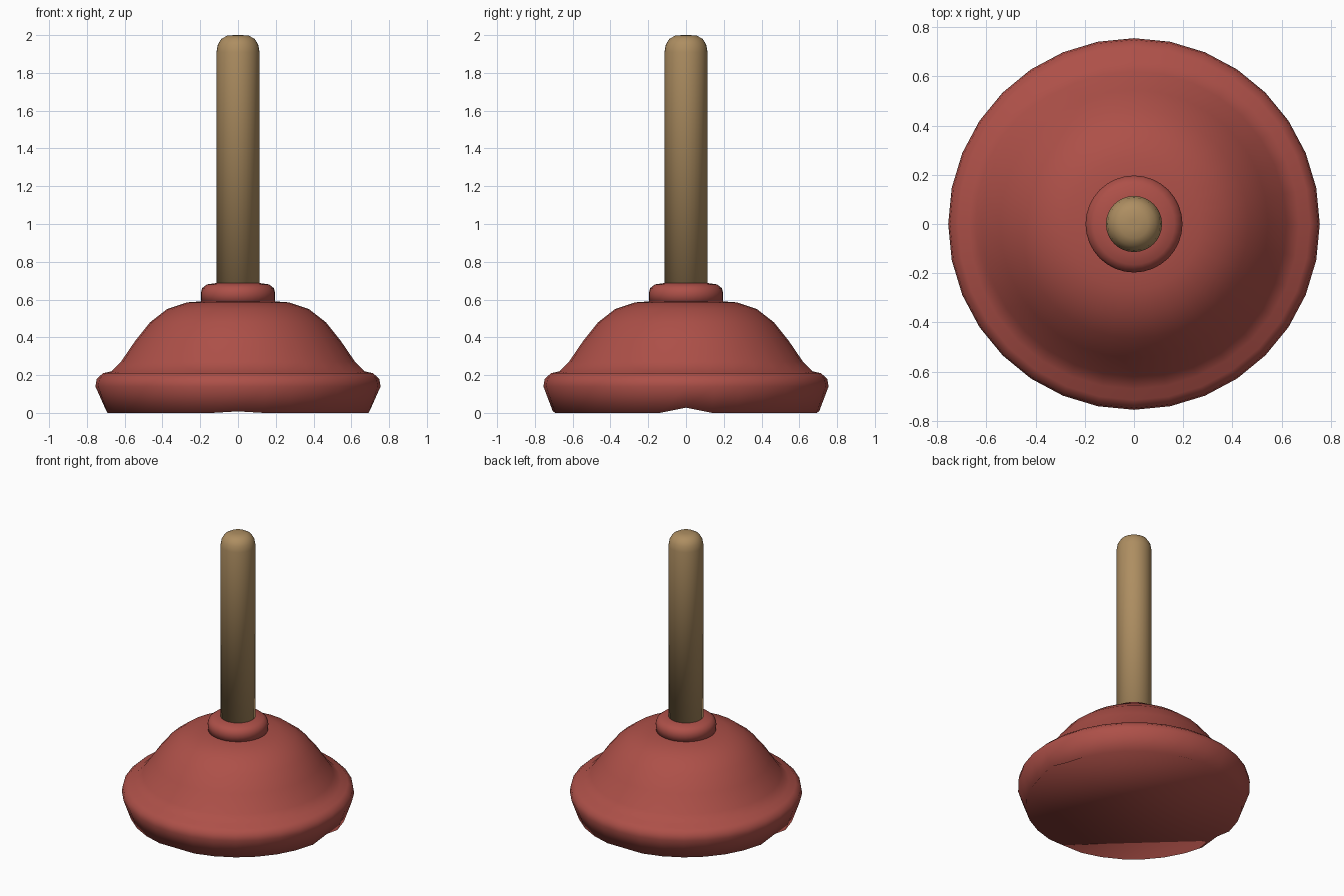
import bpy, bmesh, math

if "Cube" in bpy.data.objects:
    bpy.data.objects.remove(bpy.data.objects["Cube"])

SEG = 32

def material(name, rgb):
    m = bpy.data.materials.new(name)
    m.diffuse_color = (*rgb, 1)
    m.use_nodes = True
    m.node_tree.nodes["Principled BSDF"].inputs["Base Color"].default_value = m.diffuse_color
    return m

def lathe(name, profile, mat, cap_bottom=True):
    """Spin (radius, z) points, listed bottom to top, around z."""
    bm = bmesh.new()
    rings = [[bm.verts.new((r * math.cos(2 * math.pi * i / SEG),
                            r * math.sin(2 * math.pi * i / SEG), z))
              for i in range(SEG)] for r, z in profile]
    for a, b in zip(rings, rings[1:]):
        for i in range(SEG):
            j = (i + 1) % SEG
            bm.faces.new((a[i], a[j], b[j], b[i]))
    bm.faces.new(rings[-1])
    if cap_bottom:
        bm.faces.new(rings[0][::-1])
    for f in bm.faces:
        f.smooth = True
    me = bpy.data.meshes.new(name)
    bm.to_mesh(me)
    bm.free()
    me.materials.append(mat)
    ob = bpy.data.objects.new(name, me)
    bpy.context.collection.objects.link(ob)
    return ob

rubber = material("red_rubber", (0.42, 0.08, 0.065))
wood = material("wood", (0.42, 0.27, 0.12))

# Rubber cup: flared lip and dome, closed underneath
cup = lathe("cup", [(0.705, 0.0), (0.755, 0.14), (0.748, 0.18), (0.715, 0.21),
                    (0.67, 0.22), (0.62, 0.27), (0.545, 0.38), (0.465, 0.48),
                    (0.375, 0.55), (0.27, 0.585), (0.17, 0.592)], rubber)
# Small dips in the bottom edge, deeper at the sides
for i, dip in ((0, 0.028), (SEG // 2, 0.028), (SEG // 4, 0.008), (3 * SEG // 4, 0.008)):
    cup.data.vertices[i].co.z = dip

# Collar gripping the handle
lathe("collar", [(0.195, 0.58), (0.197, 0.635), (0.19, 0.66), (0.165, 0.68),
                 (0.11, 0.688)], rubber)

# Wooden handle with a rounded tip
lathe("handle", [(0.114, 0.60), (0.114, 1.91), (0.107, 1.95), (0.088, 1.98),
                 (0.058, 1.997), (0.02, 2.0)], wood)
